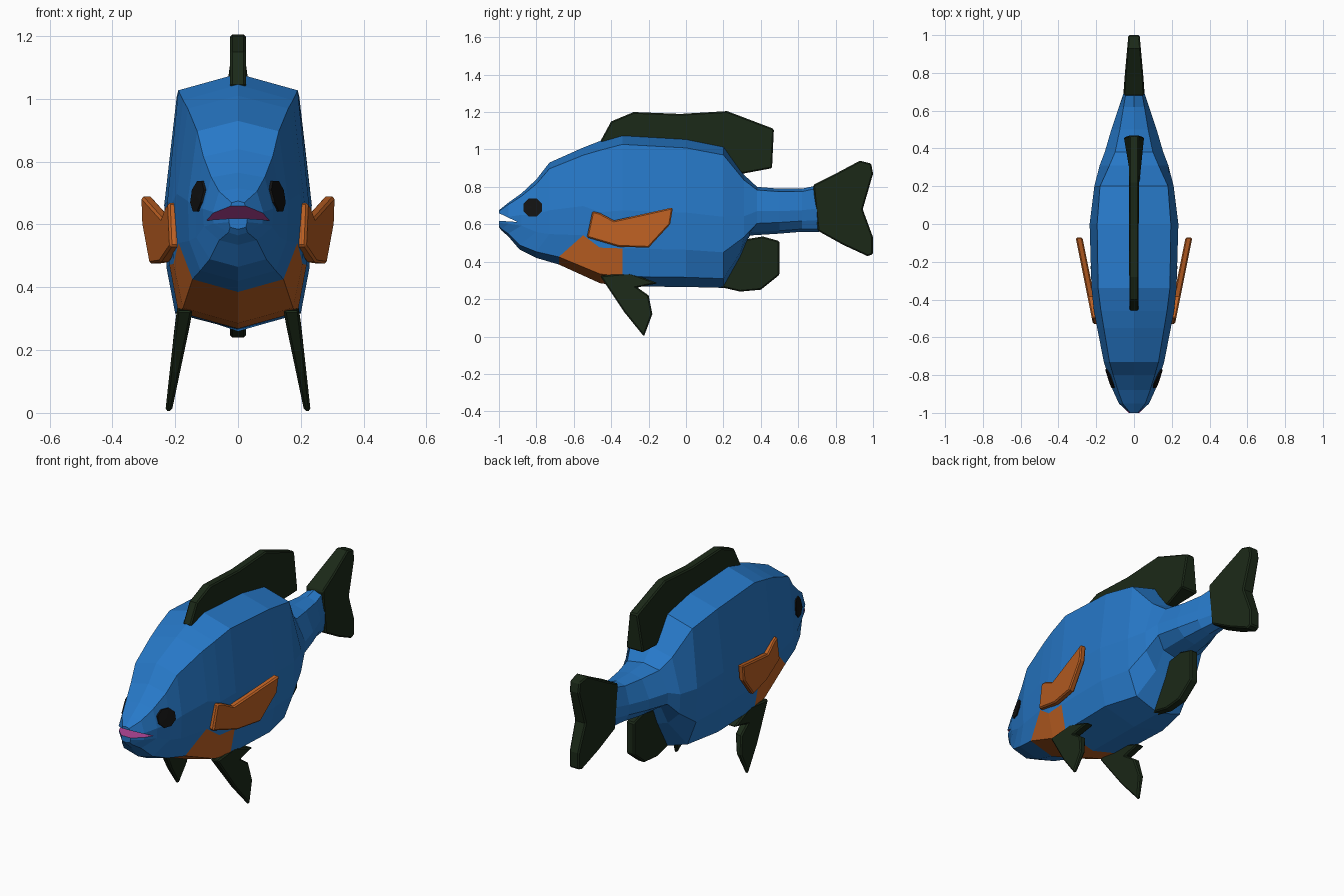
import bpy, bmesh, math
from mathutils import Vector

if "Cube" in bpy.data.objects:
    bpy.data.objects.remove(bpy.data.objects["Cube"])


def material(name, rgb):
    m = bpy.data.materials.new(name)
    m.diffuse_color = (*rgb, 1)
    m.use_nodes = True
    m.node_tree.nodes["Principled BSDF"].inputs["Base Color"].default_value = m.diffuse_color
    return m


BLUE = material("blue", (0.02, 0.19, 0.58))
ORANGE = material("orange", (0.52, 0.12, 0.017))
PINK = material("pink", (0.5, 0.07, 0.35))
GREEN = material("dark_green", (0.011, 0.022, 0.009))
BLACK = material("black", (0.006, 0.006, 0.006))


def make_object(name, verts, faces, mats, indices=None):
    me = bpy.data.meshes.new(name)
    me.from_pydata(verts, [], faces)
    for m in mats:
        me.materials.append(m)
    if indices:
        me.polygons.foreach_set("material_index", indices)
    bm = bmesh.new()
    bm.from_mesh(me)
    bmesh.ops.recalc_face_normals(bm, faces=bm.faces)
    bm.to_mesh(me)
    bm.free()
    ob = bpy.data.objects.new(name, me)
    bpy.context.collection.objects.link(ob)
    return ob


def apply_modifier(ob, mod):
    bpy.context.view_layer.objects.active = ob
    bpy.ops.object.modifier_apply(modifier=mod.name)


# Body stations: y, y of belly, top z, belly z, half width, back corner x, belly corner x
STATIONS = [
    (-1.00, -1.00, 0.675, 0.585, 0.03, 0.02, 0.025),
    (-0.95, -0.985, 0.715, 0.565, 0.08, 0.06, 0.03),
    (-0.88, -0.95, 0.765, 0.535, 0.112, 0.085, 0.06),
    (-0.80, -0.89, 0.84, 0.465, 0.137, 0.11, 0.09),
    (-0.73, -0.80, 0.93, 0.42, 0.16, 0.13, 0.12),
    (-0.55, -0.68, 1.01, 0.385, 0.195, 0.16, 0.145),
    (-0.46, -0.46, 1.045, 0.285, 0.212, 0.175, 0.175),
    (-0.34, -0.34, 1.08, 0.268, 0.225, 0.19, 0.19),
    (0.00, 0.00, 1.06, 0.265, 0.235, 0.195, 0.20),
    (0.20, 0.20, 1.02, 0.26, 0.21, 0.18, 0.15),
    (0.31, 0.29, 0.865, 0.42, 0.182, 0.13, 0.09),
    (0.38, 0.34, 0.80, 0.54, 0.155, 0.10, 0.08),
    (0.50, 0.50, 0.79, 0.55, 0.12, 0.075, 0.07),
    (0.62, 0.62, 0.79, 0.56, 0.08, 0.055, 0.05),
    (0.71, 0.71, 0.81, 0.56, 0.05, 0.04, 0.04),
]
verts, faces, indices = [], [], []
for y, yb, zt, zk, w, xc, xb in STATIONS:
    h = zt - zk
    half = [(xc, y, zt - 0.065 * h), (w, y, zk + 0.5 * h),
            (0.97 * w, y, zk + 0.25 * h), (xb, yb, zk + 0.065 * h)]
    verts += [(0, y, zt)] + half + [(0, yb, zk)]
    verts += [(-a, b, c) for a, b, c in reversed(half)]
n = 10
for s in range(len(STATIONS) - 1):
    for i in range(n):
        j = (i + 1) % n
        faces.append((s * n + i, s * n + j, s * n + n + j, s * n + n + i))
        indices.append(1 if s in (5, 6) and 3 <= i <= 6 else 0)
faces += [tuple(range(n)), tuple(range(len(verts) - n, len(verts)))]
indices += [0, 0]
body = make_object("body", verts, faces, [BLUE, ORANGE, PINK], indices)


# Solid from a side profile, with centre x and half thickness given per point
def slab(name, profile, x, t, mats, indices=None):
    k = len(profile)
    vs = [(x(y, z) + s * t(y, z), y, z) for s in (-1, 1) for y, z in profile]
    fs = [tuple(range(k)), tuple(range(k, 2 * k))]
    fs += [(i, (i + 1) % k, k + (i + 1) % k, k + i) for i in range(k)]
    return make_object(name, vs, fs, mats, indices)


# Open mouth, a wedge cut with a pink inside
cutter = slab("mouth_cutter", [(-0.9, 0.612), (-1.05, 0.683), (-1.05, 0.622)],
              lambda y, z: 0, lambda y, z: 0.3, [BLUE, ORANGE, PINK], [2] * 5)
cutter.hide_render = True
mod = body.modifiers.new("mouth", 'BOOLEAN')
mod.operation, mod.solver, mod.object = 'DIFFERENCE', 'EXACT', cutter
apply_modifier(body, mod)
bpy.data.objects.remove(cutter)
bpy.context.view_layer.update()


# Fins, with a narrow chamfer along the rim
def fin(name, profile, x, t, mat):
    ob = slab(name, profile, x, t, [mat])
    mod = ob.modifiers.new("rim", 'BEVEL')
    mod.width, mod.segments = 0.007, 1
    mod.limit_method, mod.angle_limit = 'ANGLE', math.radians(50)
    apply_modifier(ob, mod)
    return ob


def centre(y, z):
    return 0


fin("dorsal_fin",
    [(-0.46, 1.04), (-0.4, 1.15), (-0.28, 1.2), (-0.03, 1.19), (0.22, 1.205),
     (0.47, 1.11), (0.46, 0.9), (0.30, 0.87), (0.18, 0.97), (-0.34, 1.0)],
    centre, lambda y, z: 0.055 if y > 0.4 and z < 1 else 0.025, GREEN)
fin("tail_fin",
    [(0.68, 0.81), (0.78, 0.86), (0.93, 0.94), (0.99, 0.925), (1.0, 0.87), (0.945, 0.68),
     (1.0, 0.53), (1.0, 0.44), (0.97, 0.43), (0.84, 0.49), (0.705, 0.565)],
    centre, lambda y, z: 0.055 - 0.09 * max(0, y - 0.72), GREEN)
fin("anal_fin",
    [(0.16, 0.27), (0.29, 0.24), (0.40, 0.25), (0.5, 0.33), (0.5, 0.51),
     (0.41, 0.535), (0.32, 0.52), (0.22, 0.36)],
    centre, lambda y, z: 0.025, GREEN)

PELVIC = [(-0.46, 0.325), (-0.33, 0.13), (-0.225, 0.0), (-0.18, 0.12), (-0.2, 0.22),
          (-0.26, 0.262), (-0.15, 0.285), (-0.3, 0.34)]
PECTORAL = [(-0.5, 0.67), (-0.46, 0.66), (-0.385, 0.62), (-0.07, 0.69), (-0.085, 0.6),
            (-0.2, 0.475), (-0.36, 0.48), (-0.53, 0.53)]
for side, s in (("right", 1), ("left", -1)):
    fin("pelvic_fin_" + side, PELVIC,
        lambda y, z: s * (0.222 - 0.16 * z), lambda y, z: 0.01 + 0.05 * min(z, 0.3), GREEN)
    fin("pectoral_fin_" + side, PECTORAL,
        lambda y, z: s * (0.205 + 0.2 * (y + 0.5)), lambda y, z: 0.018, ORANGE)

    # Eye, an octagonal patch laid on the head
    ring = [(-0.82, 0.69)] + [(-0.82 + 0.053 * math.cos(a), 0.69 + 0.053 * math.sin(a))
                              for a in (math.pi * (i + 0.5) / 4 for i in range(8))]
    pts = []
    for y, z in ring:
        hit, loc, normal, _ = body.ray_cast(Vector((s, y, z)), Vector((-s, 0, 0)))
        pts.append(loc + Vector((s * 0.007, 0, 0)))
    base = [p - Vector((s * 0.03, 0, 0)) for p in pts[1:]]
    fs = [(0, i + 1, (i + 1) % 8 + 1) for i in range(8)]
    fs += [(i + 1, i + 9, (i + 1) % 8 + 9, (i + 1) % 8 + 1) for i in range(8)]
    make_object("eye_" + side, pts + base, fs + [tuple(range(9, 17))], [BLACK])
